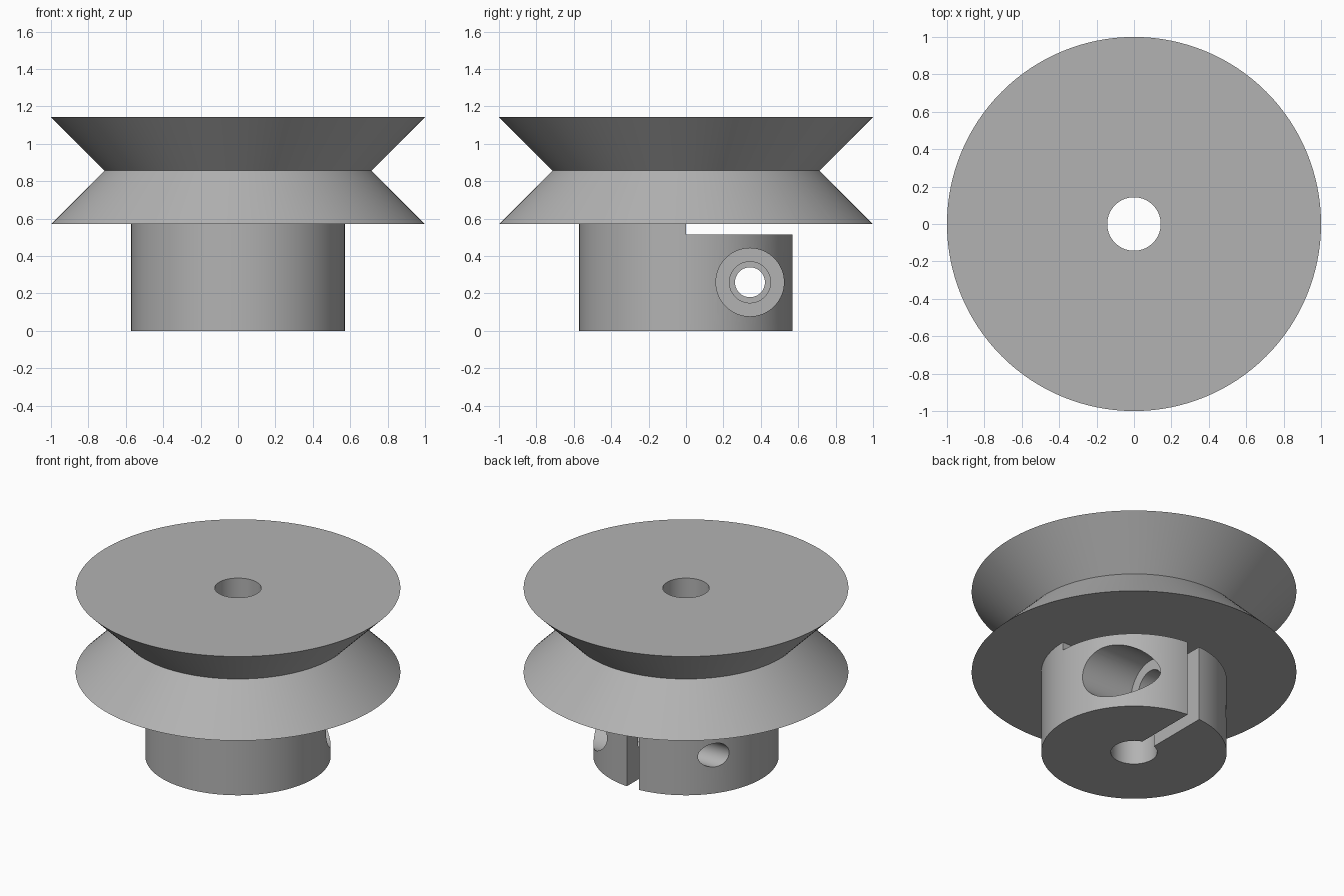
import bpy, bmesh, math
from mathutils import Matrix, Vector

if "Cube" in bpy.data.objects:
    bpy.data.objects.remove(bpy.data.objects["Cube"])

SEG = 128
HUB_R, HUB_TOP, BORE_R = 0.571, 0.571, 0.143
SLIT_Z = 0.515                  # underside of the horizontal relief slit
SCREW_Y, SCREW_Z = 0.342, 0.26  # clamp screw axis, parallel to x

grey = bpy.data.materials.new("plain grey")
grey.diffuse_color = (0.45, 0.45, 0.45, 1)
grey.use_nodes = True
grey.node_tree.nodes["Principled BSDF"].inputs["Base Color"].default_value = grey.diffuse_color


def make_object(name, bm):
    bmesh.ops.recalc_face_normals(bm, faces=bm.faces)
    mesh = bpy.data.meshes.new(name)
    bm.to_mesh(mesh)
    bm.free()
    obj = bpy.data.objects.new(name, mesh)
    bpy.context.collection.objects.link(obj)
    return obj


def revolve(name, profile):
    """Turn a closed (radius, z) profile around the z axis."""
    bm = bmesh.new()
    rings = []
    for i in range(SEG):
        a = 2 * math.pi * i / SEG
        rings.append([bm.verts.new((r * math.cos(a), r * math.sin(a), z)) for r, z in profile])
    n = len(profile)
    for i in range(SEG):
        p, q = rings[i], rings[(i + 1) % SEG]
        for j in range(n):
            k = (j + 1) % n
            bm.faces.new((p[j], q[j], q[k], p[k]))
    return make_object(name, bm)


def box(name, lo, hi):
    bm = bmesh.new()
    lo, hi = Vector(lo), Vector(hi)
    bmesh.ops.create_cube(bm, size=1, matrix=Matrix.Translation((lo + hi) / 2)
                          @ Matrix.Diagonal((*(hi - lo), 1)))
    return make_object(name, bm)


def drill(name, radius, x0, x1):
    """Cylinder along x on the clamp screw axis."""
    bm = bmesh.new()
    bmesh.ops.create_cone(bm, cap_ends=True, segments=64, radius1=radius, radius2=radius,
                          depth=x1 - x0,
                          matrix=Matrix.Translation(((x0 + x1) / 2, SCREW_Y, SCREW_Z))
                          @ Matrix.Rotation(math.pi / 2, 4, 'Y'))
    return make_object(name, bm)


# V-groove wheel and hub, turned as one piece with the shaft bore
pulley = revolve("pulley", [
    (BORE_R, 0), (HUB_R, 0), (HUB_R, HUB_TOP), (1, HUB_TOP),
    (0.714, 0.857), (1, 1.143), (BORE_R, 1.143)])
pulley.data.materials.append(grey)

# Clamp slits and the stepped screw hole
cutters = [
    box("relief_slit_cutter", (-0.8, 0, SLIT_Z), (0.8, 0.8, HUB_TOP)),
    box("clamp_slot_cutter", (-0.046, 0, -0.2), (0.046, 0.8, SLIT_Z + 0.03)),
    drill("thread_hole_cutter", 0.08, -0.8, 0.02),
    drill("clearance_hole_cutter", 0.11, 0.0, 0.3),
    drill("screw_head_cutter", 0.182, 0.157, 0.8),
]
bpy.context.view_layer.objects.active = pulley
pulley.select_set(True)
for c in cutters:
    c.hide_render = True
    mod = pulley.modifiers.new(c.name, 'BOOLEAN')
    mod.operation = 'DIFFERENCE'
    mod.solver = 'EXACT'
    mod.object = c
    bpy.ops.object.modifier_apply(modifier=mod.name)
    bpy.data.objects.remove(c)

bpy.ops.object.shade_smooth_by_angle(angle=math.radians(25))
